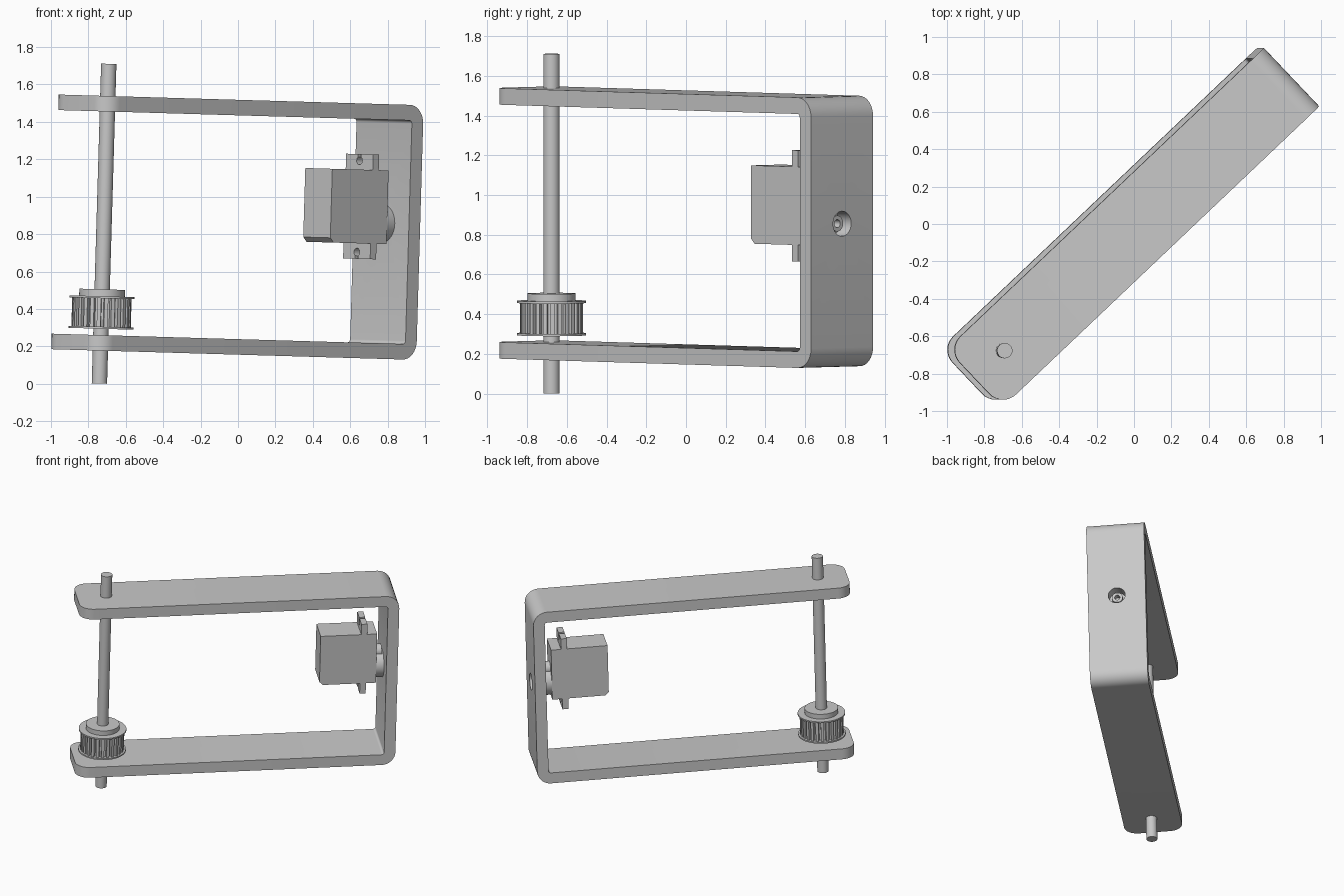
import bpy, bmesh
from math import sin, cos, pi, radians
from mathutils import Matrix, Vector

if "Cube" in bpy.data.objects:
    bpy.data.objects.remove(bpy.data.objects["Cube"], do_unlink=True)

grey = bpy.data.materials.new("plain grey")
grey.use_nodes = True
COLOUR = (0.58, 0.58, 0.58, 1)
grey.diffuse_color = COLOUR
grey.node_tree.nodes["Principled BSDF"].inputs["Base Color"].default_value = COLOUR

# Local frame: origin at the shaft foot, u along the arms, v across, w up the shaft
FRAME = (Matrix.Translation((-0.741, -0.677, 0.001))
         @ Matrix.Rotation(0.0293, 4, "Y") @ Matrix.Rotation(radians(43.5), 4, "Z"))
PLACE = {"u": lambda a, b, h: (h, a, b),
         "v": lambda a, b, h: (a, h, b),
         "w": lambda a, b, h: (a, b, h)}


def circle(r, n=40, ca=0, cb=0):
    return [(ca + r * cos(2 * pi * i / n), cb + r * sin(2 * pi * i / n)) for i in range(n)]


def rect(a0, a1, b0, b1):
    return [(a0, b0), (a1, b0), (a1, b1), (a0, b1)]


def prism(name, pts, axis, lo, hi, edit=None):
    """Extrude a flat outline along a local axis, then edit the mesh if asked."""
    bm = bmesh.new()
    base = bm.faces.new([bm.verts.new(PLACE[axis](a, b, lo)) for a, b in pts])
    new = bmesh.ops.extrude_face_region(bm, geom=[base], use_keep_orig=True)["geom"]
    shift = Vector(PLACE[axis](0, 0, hi - lo))
    bmesh.ops.translate(bm, vec=shift, verts=[g for g in new if isinstance(g, bmesh.types.BMVert)])
    bmesh.ops.recalc_face_normals(bm, faces=bm.faces)
    if edit:
        edit(bm)
    mesh = bpy.data.meshes.new(name)
    bm.to_mesh(mesh)
    bm.free()
    mesh.materials.append(grey)
    obj = bpy.data.objects.new(name, mesh)
    bpy.context.collection.objects.link(obj)
    obj.matrix_world = FRAME
    return obj


def activate(obj):
    bpy.ops.object.select_all(action="DESELECT")
    obj.select_set(True)
    bpy.context.view_layer.objects.active = obj


def smooth(obj):
    activate(obj)
    bpy.ops.object.shade_smooth_by_angle(angle=radians(30))


def bevel_where(bm, test, size, segments):
    edges = [e for e in bm.edges if test(*[v.co for v in e.verts])]
    bmesh.ops.bevel(bm, geom=edges, offset=size, segments=segments, profile=0.5, affect="EDGES")


# C-shaped bracket with rounded bends and rounded free corners
END, BACK, HALF, LOW, TOP, THICK = -0.215, 2.125, 0.215, 0.176, 1.538, 0.083


def round_bracket(bm):
    def near(p, q, k, value):
        return abs(p[k] - value) < 0.001 and abs(q[k] - value) < 0.001

    def bend(u):
        return lambda p, q: near(p, q, 0, u) and abs(p.y - q.y) > HALF

    def corner(p, q):
        return near(p, q, 0, END) and abs(p.z - q.z) > 0.05

    bevel_where(bm, bend(BACK), 0.1, 8)
    bevel_where(bm, bend(BACK - THICK), 0.018, 4)
    bevel_where(bm, corner, 0.1, 8)


inner = BACK - THICK
outline = [(END, LOW), (BACK, LOW), (BACK, TOP), (END, TOP), (END, TOP - THICK),
           (inner, TOP - THICK), (inner, LOW + THICK), (END, LOW + THICK)]
bracket = prism("bracket", outline, "v", -HALF, HALF, round_bracket)

# Opening in the bracket wall for the motor output
AXLE = 0.9
cutter = prism("wall_hole_cutter", circle(0.063, 40, 0, AXLE), "u", inner - 0.05, BACK + 0.05)
cutter.hide_render = True
cut = bracket.modifiers.new("wall_hole", "BOOLEAN")
cut.operation, cut.solver, cut.object = "DIFFERENCE", "EXACT", cutter
activate(bracket)
bpy.ops.object.modifier_apply(modifier=cut.name)
bpy.data.objects.remove(cutter, do_unlink=True)
smooth(bracket)

# Shaft with the toothed pulley
smooth(prism("shaft", circle(0.041), "w", 0, 1.71))
smooth(prism("pulley_lower_flange", circle(0.173, 64), "w", 0.293, 0.304))
smooth(prism("pulley_upper_flange", circle(0.173, 64), "w", 0.456, 0.467))
smooth(prism("pulley_hub", circle(0.122, 48), "w", 0.46, 0.504))
TEETH = 26
teeth = []
for i in range(TEETH):
    for step, r in ((-0.32, 0.135), (-0.27, 0.159), (0.27, 0.159), (0.32, 0.135)):
        t = 2 * pi * (i + step) / TEETH
        teeth.append((r * cos(t), r * sin(t)))
prism("pulley_teeth", teeth, "w", 0.298, 0.46)

# Motor body, with its low rear edge chamfered
B0, B1, W0, W1, MH = 1.57, 1.985, 0.79, 1.184, 0.105


def chamfer_low_rear(bm):
    bevel_where(bm, lambda p, q: max(p.x, q.x) < B0 + 0.01 and max(p.z, q.z) < W0 + 0.01, 0.025, 1)


prism("motor_body", rect(-MH, MH, W0, W1), "u", B0, B1, chamfer_low_rear)

# Mounting tabs with open screw slots
for name, root, sign in (("upper_tab", W1, 1), ("lower_tab", W0, -1)):
    tip, mid, r, gap = 0.083, 0.048, 0.022, 0.55
    hole = [(r * sin(t), mid + r * cos(t))
            for t in [gap + (2 * pi - 2 * gap) * i / 16 for i in range(17)]]
    slot = r * sin(gap)
    shape = [(-MH, 0), (MH, 0), (MH, tip), (slot, tip)] + hole + [(-slot, tip), (-MH, tip)]
    prism(name, [(a, root + sign * b) for a, b in shape], "u", 1.868, 1.912)

# Gear housing and output spindle with a screw recess
smooth(prism("gear_housing", circle(0.105, 48, 0, AXLE), "u", B1, inner))
smooth(prism("small_gear_housing", circle(0.05, 32, 0, AXLE + 0.1), "u", B1, inner - 0.01))


def screw_recess(bm):
    cap = max(bm.faces, key=lambda f: f.calc_center_median().x)
    bmesh.ops.inset_region(bm, faces=[cap], thickness=0.02)
    bmesh.ops.inset_region(bm, faces=[cap], thickness=0.001, depth=-0.04)


smooth(prism("output_spindle", circle(0.04, 32, 0, AXLE), "u", inner - 0.02, 2.09, screw_recess))
